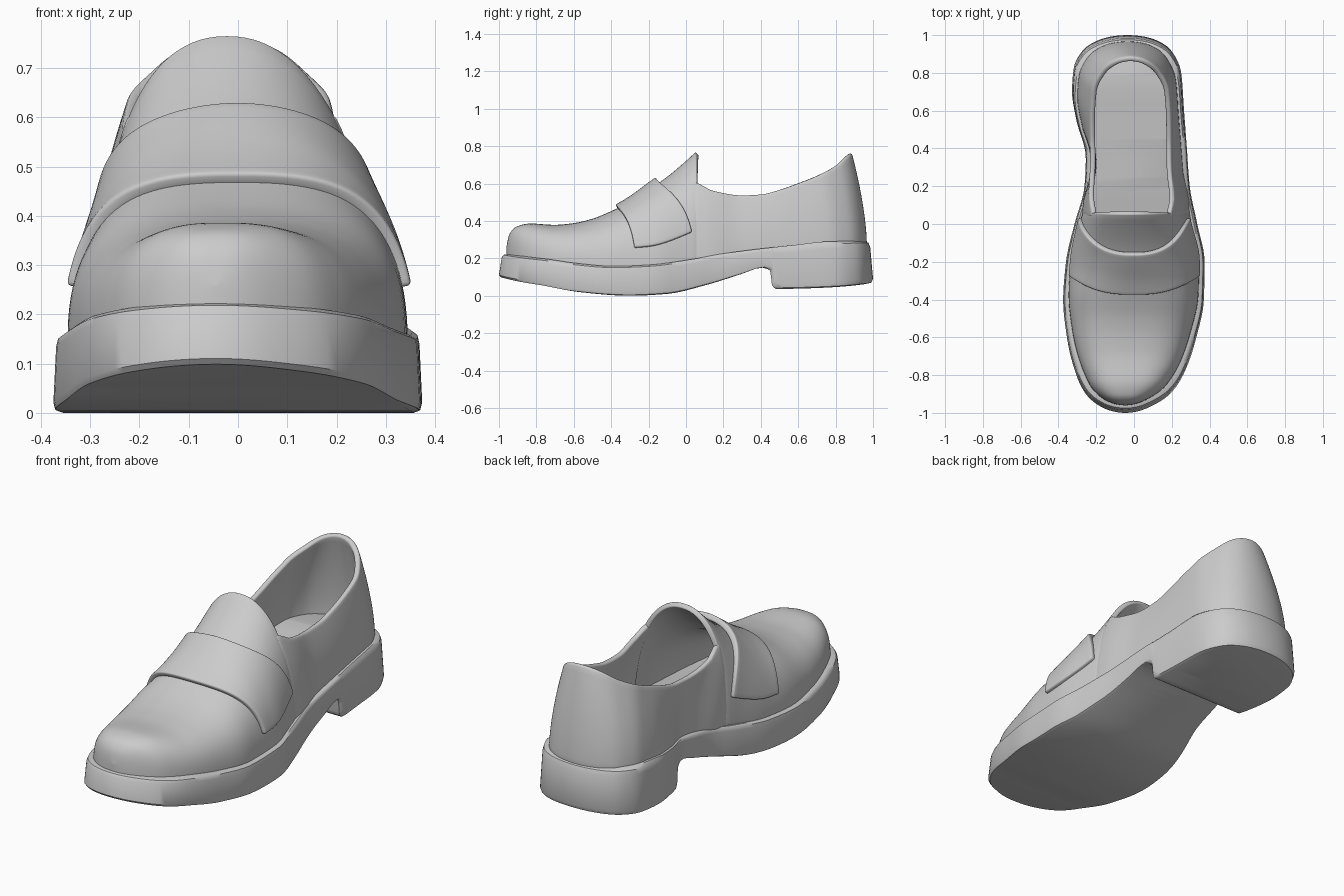
import bpy, bmesh
from math import acos, cos, sin, pi

if "Cube" in bpy.data.objects:
    bpy.data.objects.remove(bpy.data.objects["Cube"])


def curve(points, flat=False):
    """Monotone smooth interpolation over y, with round (or flat) behaviour at both ends."""
    key = lambda y: acos(-max(-1, min(1, y)))
    xs, vs = [key(p[0]) for p in points], [p[1] for p in points]
    d = [(vs[i + 1] - vs[i]) / (xs[i + 1] - xs[i]) for i in range(len(xs) - 1)]
    m = [d[0]] + [2 * a * b / (a + b) if a * b > 0 else 0 for a, b in zip(d, d[1:])] + [d[-1]]
    if flat:
        m[0] = m[-1] = 0

    def f(y):
        x = max(xs[0], min(xs[-1], key(y)))
        i = max(k for k in range(len(d)) if xs[k] <= x)
        h = xs[i + 1] - xs[i]
        t = (x - xs[i]) / h
        return ((2 * t**3 - 3 * t**2 + 1) * vs[i] + (t**3 - 2 * t**2 + t) * h * m[i]
                + (3 * t**2 - 2 * t**3) * vs[i + 1] + (t**3 - t**2) * h * m[i + 1])
    return f


def loft(name, rows, ring=False, thickness=0, bevel=0):
    """Skin rows of points (row ends may collapse to a line), thicken and round."""
    bm = bmesh.new()
    grid = [[bm.verts.new(p) for p in r] for r in rows]
    n = len(rows[0])
    for a, b in zip(grid, grid[1:]):
        for i in range(n if ring else n - 1):
            j = (i + 1) % n
            bm.faces.new((a[i], a[j], b[j], b[i]))
    bmesh.ops.remove_doubles(bm, verts=bm.verts, dist=1e-5)
    bmesh.ops.recalc_face_normals(bm, faces=bm.faces)
    me = bpy.data.meshes.new(name)
    bm.to_mesh(me)
    bm.free()
    ob = bpy.data.objects.new(name, me)
    bpy.context.collection.objects.link(ob)
    bpy.ops.object.select_all(action='DESELECT')
    ob.select_set(True)
    bpy.context.view_layer.objects.active = ob
    if thickness:
        s = ob.modifiers.new("thickness", 'SOLIDIFY')
        s.thickness, s.offset = thickness, 0
        bpy.ops.object.modifier_apply(modifier=s.name)
    if bevel:
        b = ob.modifiers.new("round", 'BEVEL')
        b.width, b.segments, b.angle_limit = bevel, 3, 0.9
        bpy.ops.object.modifier_apply(modifier=b.name)
    bpy.ops.object.shade_smooth_by_angle(angle=0.7)
    return ob


# Outline of the sole, left and right
left = curve([(-1, -.045), (-.97, -.17), (-.9, -.255), (-.8, -.305), (-.6, -.355), (-.4, -.375),
              (-.2, -.36), (0, -.315), (.2, -.262), (.35, -.255), (.55, -.305), (.7, -.328),
              (.82, -.32), (.92, -.27), (.98, -.17), (1, -.035)])
right = curve([(-1, -.045), (-.97, .08), (-.9, .19), (-.8, .26), (-.6, .33), (-.4, .37),
               (-.2, .374), (0, .335), (.2, .295), (.4, .28), (.6, .265), (.8, .25),
               (.92, .195), (.98, .1), (1, -.035)])
sole_low = curve([(-1, .095), (-.8, .055), (-.6, .02), (-.3, 0), (-.1, .01), (.1, .055), (.3, .115),
                  (.42, .15), (.465, .135), (.478, .055), (.5, .036), (.7, .04), (1, .062)], True)
sole_top = curve([(-1, .225), (-.8, .198), (-.6, .172), (-.4, .158), (-.2, .165), (0, .19),
                  (.2, .225), (.4, .25), (.6, .27), (.8, .29), (1, .295)], True)

# Sole with heel block
stations = sorted([-cos(pi * i / 72) for i in range(73)] + [.45, .465, .47, .475, .478, .485])
levels = [(.955, 0), (.99, .03), (1, .12), (.985, .85), (.975, .95), (.945, 1)]
rows = []
for y in stations:
    l, r, a, b = left(y), right(y), sole_low(y), sole_top(y)
    c = (l + r) / 2
    side = lambda x, lv: [(c + (x - c) * s, y * (s if abs(y) > .6 else 1 + (s - 1) * abs(y) / .6),
                           a + (b - a) * f) for s, f in lv]
    rows.append(side(l, levels) + side(r, levels[::-1]))
loft("sole_and_heel", rows, ring=True)

# Vamp: arched sections from toe to tongue
vamp_top = curve([(-.947, .27), (-.935, .33), (-.9, .37), (-.83, .385), (-.7, .378), (-.6, .387),
                  (-.5, .41), (-.4, .45), (-.3, .5), (-.2, .565), (-.1, .632), (0, .715), (.06, .77)])
power = curve([(-.947, 2.9), (-.7, 2.8), (-.4, 2.6), (-.15, 2.1), (.06, 2.2)])
lean = curve([(-.25, 0), (.06, -.035)])
SPLIT = .06


def upper_edge(q):
    l, r = left(q), right(q)
    c, w = (l + r) / 2, (r - l) / 2
    return c, w - min(.042, w * .16)


def section(y, ang, side_off=0, top_off=0):
    c, w = upper_edge(SPLIT + (y - SPLIT) / .95)
    zb, zt, e = sole_top(y) - .02, vamp_top(y) - .012 + top_off, 2 / power(y)
    x = abs(cos(ang)) ** e * (1 if cos(ang) > 0 else -1)
    f = max(0, sin(ang)) ** e
    return (c + (w + side_off) * x + lean(y) * f, y, zb + (zt - zb) * f)


qs = [-cos(acos(-SPLIT) * i / 48) for i in range(49)]
rows = [[section(SPLIT + (q - SPLIT) * .95, pi * k / 56) for k in range(57)] for q in qs]
loft("vamp_and_tongue", rows, thickness=.026, bevel=.006)

# Quarter: wall running round the heel to the opening rim, flush with the tongue
rim_half = curve([(0, .205), (.2, .205), (.4, .2), (.6, .2), (.8, .19), (.92, .14), (.98, .075), (1, 0)])
rim_z = curve([(0, .61), (.06, .6), (.14, .56), (.3, .535), (.4, .54), (.5, .565), (.6, .6),
               (.7, .64), (.8, .695), (.85, .74), (.88, .765)])
START = .035
u0 = acos(-START)


def tongue_x(z, sign):
    c, w = upper_edge(SPLIT)
    zb, zt, n = sole_top(SPLIT) - .02, vamp_top(SPLIT) - .012, power(SPLIT)
    f = max(0, min(1, (z - zb) / (zt - zb)))
    return c + sign * w * (1 - f**n) ** (1 / n) + lean(SPLIT) * f


def column(q, sign):
    c, w = upper_edge(q)
    yb, yr = SPLIT + (q - SPLIT) * .95, SPLIT + (q - SPLIT) * .865
    xb, xr = c + sign * w, -.018 + sign * rim_half(q)
    zb, zr = sole_top(yb) - .02, rim_z(yr)
    t = max(0, min(1, (q - SPLIT) / .25))
    t = t * t * (3 - 2 * t)
    pts = []
    for k in range(15):
        f = k / 14
        z = zb + (zr - zb) * f
        x = xb + (xr - xb) * f**1.8
        if t < 1:
            x = tongue_x(z, sign) * (1 - t) + x * t
        pts.append((x, yb + (yr - yb) * f**1.6, z))
    return pts


arc = [-cos(u0 + (pi - u0) * i / 44) for i in range(45)]
rows = [column(q, 1) for q in arc] + [column(q, -1) for q in arc[-2::-1]]
loft("quarter", rows, thickness=.028, bevel=.011)

# Saddle strap across the instep
rows = []
for k in range(57):
    ang = .25 + (pi - .5) * k / 56
    s = abs(cos(ang))
    y0, y1 = -.37 + .1 * s**2, -.155 + .2 * s**2.4
    rows.append([section(y0 + (y1 - y0) * j / 12, ang, .015, .022 + .016 * j / 12) for j in range(13)])
loft("saddle_strap", rows, thickness=.03, bevel=.008)
